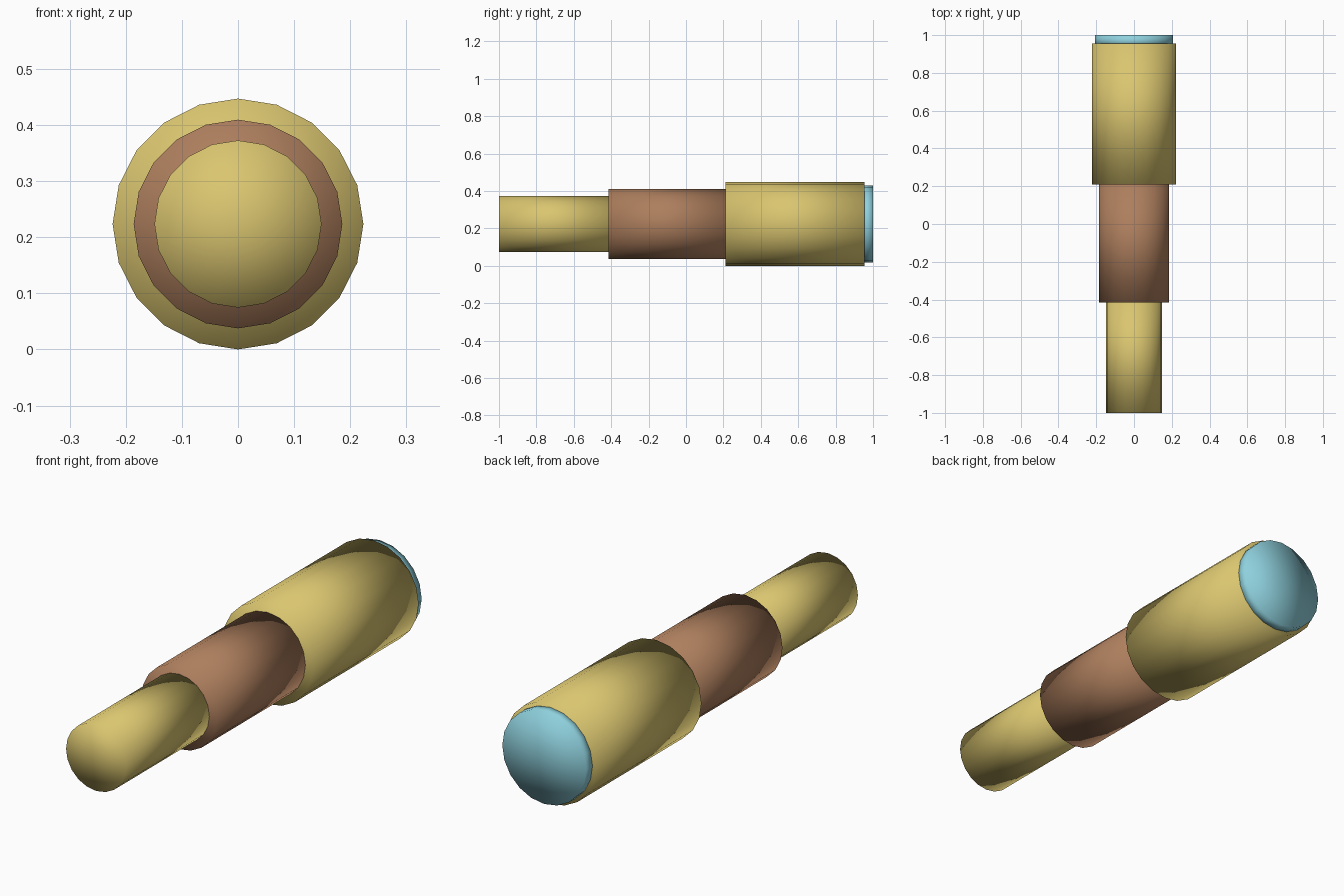
import bpy
import math

cube = bpy.data.objects.get("Cube")
if cube:
    bpy.data.objects.remove(cube, do_unlink=True)

AXIS_HEIGHT = 0.2235


def make_material(name, color):
    mat = bpy.data.materials.new(name)
    mat.use_nodes = True
    mat.diffuse_color = (*color, 1)
    mat.node_tree.nodes["Principled BSDF"].inputs["Base Color"].default_value = (*color, 1)
    return mat


brass = make_material("brass", (0.70, 0.56, 0.16))
leather = make_material("brown leather", (0.42, 0.21, 0.11))
glass = make_material("pale blue glass", (0.27, 0.63, 0.72))


def tube(name, radius, front, back, mat):
    """Closed, smooth 20-sided cylinder lying along y."""
    bpy.ops.mesh.primitive_cylinder_add(
        vertices=20, radius=radius, depth=back - front, end_fill_type='TRIFAN',
        location=(0, (front + back) / 2, AXIS_HEIGHT),
        rotation=(math.pi / 2, 0, 0))
    obj = bpy.context.object
    obj.name = obj.data.name = name
    obj.data.materials.append(mat)
    bpy.ops.object.shade_smooth()
    return obj


# Telescoping sections, from the narrow eyepiece to the wide front lens
tube("eyepiece_tube", 0.149, -1.0, -0.40, brass)
tube("middle_tube", 0.186, -0.415, 0.225, leather)
tube("main_tube", 0.2235, 0.21, 0.955, brass)
tube("lens", 0.207, 0.94, 1.0, glass)
